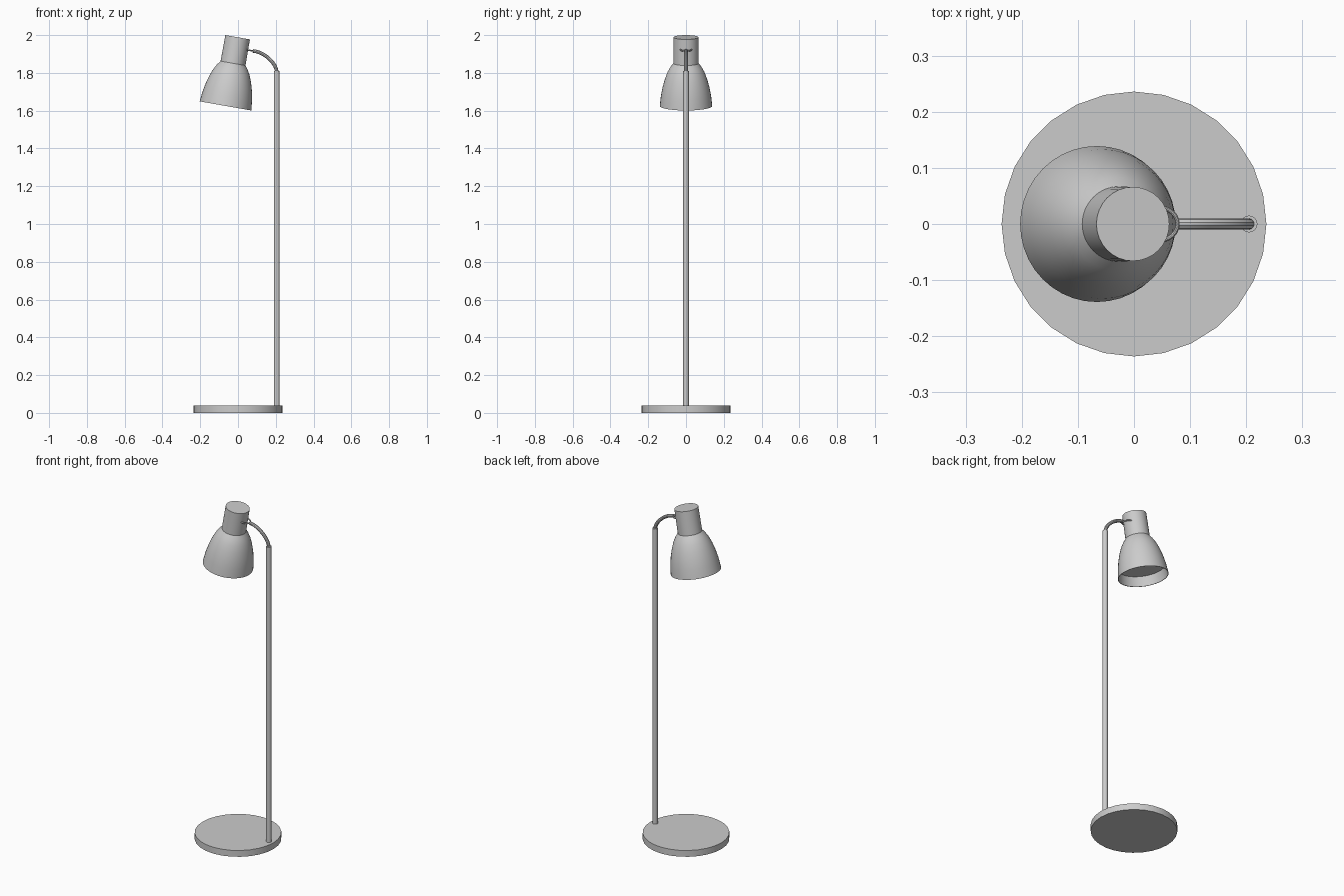
import bpy, bmesh
from math import sin, cos, pi, radians
from mathutils import Matrix, Vector

cube = bpy.data.objects.get("Cube")
if cube:
    bpy.data.objects.remove(cube, do_unlink=True)

HEAD = Matrix.Translation((-0.002, 0, 1.9885)) @ Matrix.Rotation(radians(10), 4, 'Y')


def smooth(obj):
    bpy.ops.object.select_all(action='DESELECT')
    obj.select_set(True)
    bpy.context.view_layer.objects.active = obj
    bpy.ops.object.shade_smooth_by_angle(angle=radians(35))


def lathe(name, profile, sides, matrix=Matrix()):
    """Revolve (radius, height) points around local z."""
    bm = bmesh.new()
    verts = [bm.verts.new((r, 0, z)) for r, z in profile]
    edges = [bm.edges.new(pair) for pair in zip(verts, verts[1:])]
    bmesh.ops.spin(bm, geom=verts + edges, axis=(0, 0, 1), cent=(0, 0, 0),
                   angle=2 * pi, steps=sides)
    bmesh.ops.remove_doubles(bm, verts=bm.verts, dist=1e-5)
    bmesh.ops.recalc_face_normals(bm, faces=bm.faces)
    mesh = bpy.data.meshes.new(name)
    bm.to_mesh(mesh)
    bm.free()
    obj = bpy.data.objects.new(name, mesh)
    bpy.context.collection.objects.link(obj)
    obj.matrix_world = matrix
    smooth(obj)
    return obj


def tube(name, points, radius, matrix=Matrix()):
    """Round rod swept along a list of points."""
    curve = bpy.data.curves.new(name, 'CURVE')
    curve.dimensions = '3D'
    curve.bevel_depth = radius
    curve.bevel_resolution = 3
    curve.use_fill_caps = True
    spline = curve.splines.new('POLY')
    spline.points.add(len(points) - 1)
    for point, co in zip(spline.points, points):
        point.co = (*co, 1)
    obj = bpy.data.objects.new(name, curve)
    bpy.context.collection.objects.link(obj)
    obj.matrix_world = matrix
    bpy.ops.object.select_all(action='DESELECT')
    obj.select_set(True)
    bpy.context.view_layer.objects.active = obj
    bpy.ops.object.convert(target='MESH')
    smooth(bpy.context.object)


def bezier(a, b, c, d, steps=14):
    a, b, c, d = map(Vector, (a, b, c, d))
    for i in range(steps + 1):
        t = i / steps
        s = 1 - t
        yield a * s**3 + b * 3 * s * s * t + c * 3 * s * t * t + d * t**3


# Base disc and upright pole
lathe("base", [(0, 0), (0.236, 0), (0.236, 0.038), (0, 0.038)], 28)
lathe("pole", [(0, 0.03), (0.015, 0.03), (0.015, 1.81), (0, 1.81)], 16,
      Matrix.Translation((0.205, 0, 0)))

# Curved arm from the pole to the fork
arm = bezier((0.079, 0, 1.916), (0.14, 0, 1.912), (0.203, 0, 1.85), (0.205, 0, 1.805))
tube("arm", list(arm), 0.01)

# Fork gripping the neck
fork = [(0.056 + 0.035 * cos(a), 0.03 * sin(a), -0.057)
        for a in (pi * (i / 12 - 0.5) for i in range(13))]
tube("fork", fork, 0.004, HEAD)

# Tilted lamp head: neck, bell shade and recessed inner disc
lathe("neck", [(0, 0), (0.066, 0), (0.067, -0.143), (0, -0.143)], 32, HEAD)
bell = [(0.067, -0.14), (0.083, -0.161), (0.098, -0.188), (0.112, -0.225),
        (0.124, -0.268), (0.133, -0.315), (0.139, -0.369)]
inside = [(r - 0.003, z) for r, z in reversed(bell)]
lathe("shade", bell + inside, 40, HEAD)
lathe("inner_disc", [(0, -0.312), (0.131, -0.312)], 40, HEAD)
